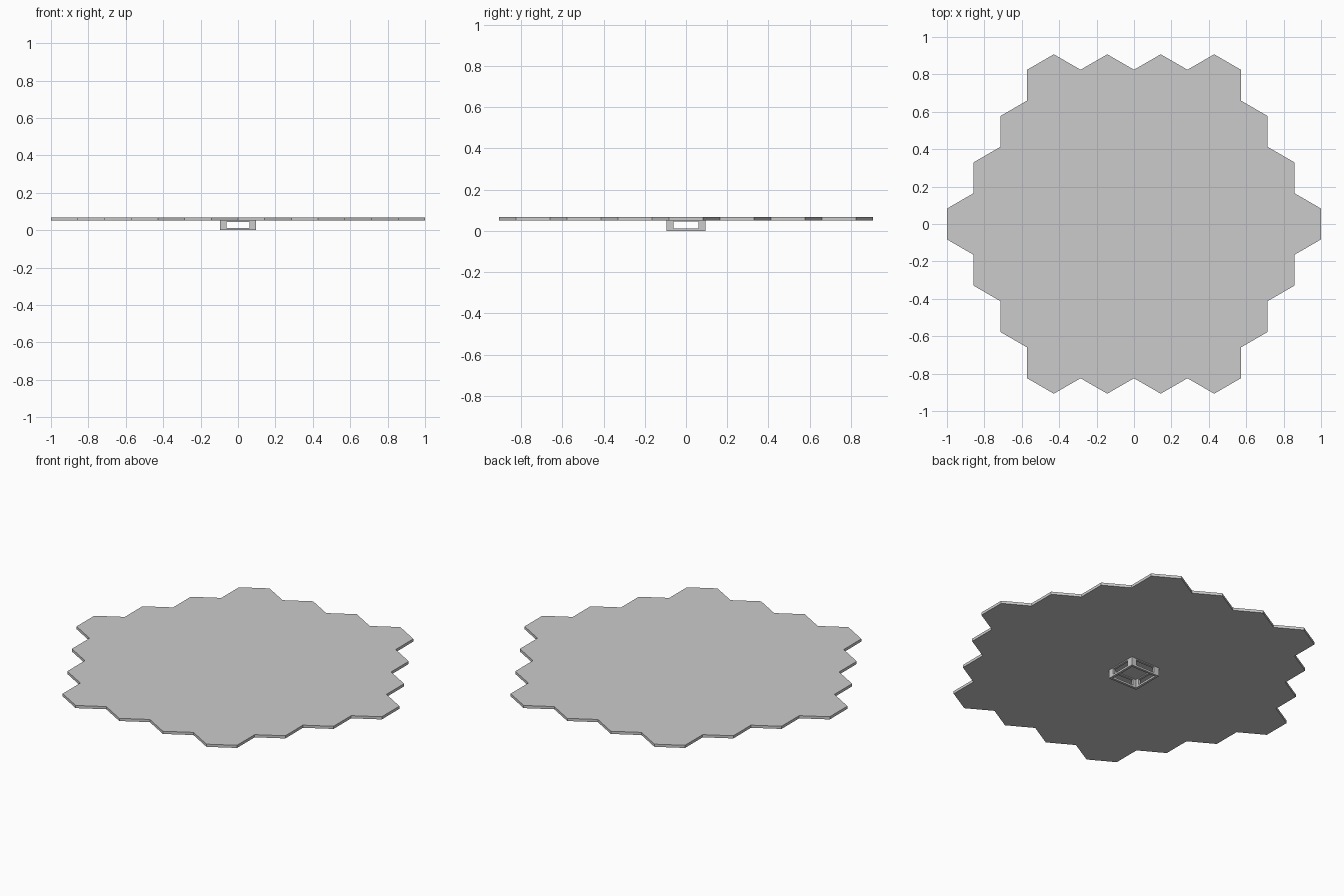
import bpy, bmesh, math

if "Cube" in bpy.data.objects:
    bpy.data.objects.remove(bpy.data.objects["Cube"])

RINGS = 3
W = 2 / (2 * RINGS + 1)          # hexagon width, flat to flat
R = W / math.sqrt(3)             # hexagon corner radius
Z0, Z1 = 0.051, 0.067            # slab bottom and top


def finish(bm, name):
    bmesh.ops.recalc_face_normals(bm, faces=bm.faces)
    me = bpy.data.meshes.new(name)
    bm.to_mesh(me)
    bm.free()
    ob = bpy.data.objects.new(name, me)
    bpy.context.collection.objects.link(ob)
    return ob


def box(bm, lo, hi):
    vs = bmesh.ops.create_cube(bm, size=1)["verts"]
    for v in vs:
        for i in range(3):
            v.co[i] = hi[i] if v.co[i] > 0 else lo[i]


# Hexagonal tile board: hexagons joined into one slab
bm = bmesh.new()
for q in range(-RINGS, RINGS + 1):
    for r in range(-RINGS, RINGS + 1):
        if abs(q + r) > RINGS:
            continue
        cx, cy = W * (q + r / 2), 1.5 * R * r
        angles = [math.radians(60 * k + 30) for k in range(6)]
        bm.faces.new([bm.verts.new((cx + R * math.cos(a), cy + R * math.sin(a), Z0))
                      for a in angles])
bmesh.ops.remove_doubles(bm, verts=bm.verts, dist=1e-4)
ext = bmesh.ops.extrude_face_region(bm, geom=bm.faces[:], use_keep_orig=True)
for v in ext["geom"]:
    if isinstance(v, bmesh.types.BMVert):
        v.co.z = Z1
finish(bm, "hex_board")

# Square base: open frame with a window in each wall
OUT, WIN, T = 0.095, 0.061, 0.014
base = bmesh.new()
box(base, (-OUT, -OUT, 0), (OUT, OUT, Z0))
base = finish(base, "base_frame")

cut = bmesh.new()
box(cut, (-OUT + T, -OUT + T, -0.1), (OUT - T, OUT - T, 0.2))
well = finish(cut, "well_cutter")
cut = bmesh.new()
box(cut, (-WIN, -0.2, 0.011), (WIN, 0.2, 0.045))
window_y = finish(cut, "window_cutter_y")
cut = bmesh.new()
box(cut, (-0.2, -WIN, 0.011), (0.2, WIN, 0.045))
window_x = finish(cut, "window_cutter_x")

for c in (well, window_y, window_x):
    m = base.modifiers.new(c.name, "BOOLEAN")
    m.operation = "DIFFERENCE"
    m.solver = "EXACT"
    m.object = c
    c.hide_render = True
    c.hide_viewport = True
